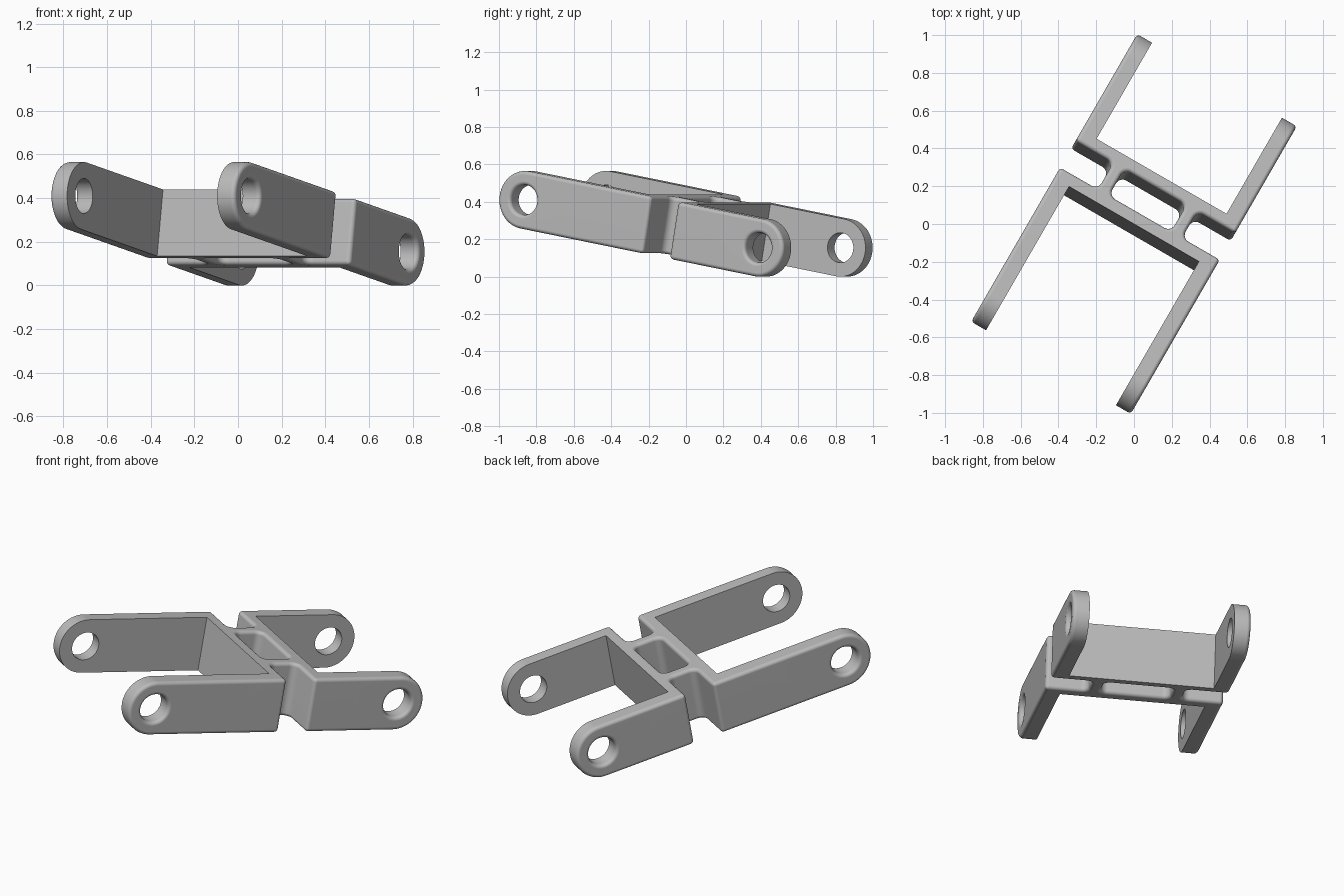
import bpy, bmesh
from math import radians, pi, cos, sin
from mathutils import Matrix

if "Cube" in bpy.data.objects:
    bpy.data.objects.remove(bpy.data.objects["Cube"], do_unlink=True)

W, R, L = 0.488, 0.155, 0.735          # half width, half height, half hole spacing
ARM = 0.397                            # inner face of the arms
FRONT_BAR, BACK_BAR = (-0.027, 0.04), (0.205, 0.269)
WEB = (0.19, 0.257)                    # connecting webs between the bars
FILLET = 0.02

steel = bpy.data.materials.new("plain grey")
steel.use_nodes = True
grey = (0.5, 0.5, 0.5, 1)
steel.diffuse_color = grey
steel.node_tree.nodes["Principled BSDF"].inputs["Base Color"].default_value = grey


def prism(name, outline, axis, lo, hi):
    """Extrude a closed 2D outline along x (outline in y, z) or z (outline in x, y)."""
    place = (lambda p: (lo, p[0], p[1])) if axis == "x" else (lambda p: (p[0], p[1], lo))
    step = (hi - lo, 0, 0) if axis == "x" else (0, 0, hi - lo)
    bm = bmesh.new()
    face = bm.faces.new([bm.verts.new(place(p)) for p in outline])
    new = bmesh.ops.extrude_face_region(bm, geom=[face])["geom"]
    bmesh.ops.translate(bm, vec=step, verts=[g for g in new if isinstance(g, bmesh.types.BMVert)])
    bmesh.ops.recalc_face_normals(bm, faces=bm.faces)
    mesh = bpy.data.meshes.new(name)
    bm.to_mesh(mesh)
    bm.free()
    ob = bpy.data.objects.new(name, mesh)
    bpy.context.collection.objects.link(ob)
    return ob


def rounded(x0, x1, y0, y1, r, n=8):
    """Rectangle outline with round corners."""
    corners = [(x1 - r, y1 - r), (x0 + r, y1 - r), (x0 + r, y0 + r), (x1 - r, y0 + r)]
    return [(cx + r * cos((k + i / n) * pi / 2), cy + r * sin((k + i / n) * pi / 2))
            for k, (cx, cy) in enumerate(corners) for i in range(n + 1)]


def arc(y, r, start, end, n):
    return [(y + r * cos(start + (end - start) * i / n), r * sin(start + (end - start) * i / n))
            for i in range(n + 1)]


# Solid block with round ends
body = prism("clevis_link", arc(L, R, -pi / 2, pi / 2, 32) + arc(-L, R, pi / 2, 1.5 * pi, 32),
             "x", -W, W)
body.data.materials.append(steel)
bpy.context.view_layer.objects.active = body
body.select_set(True)


def apply(kind, **settings):
    mod = body.modifiers.new(kind, kind)
    for key, value in settings.items():
        setattr(mod, key, value)
    bpy.ops.object.modifier_apply(modifier=mod.name)


def cut(cutter):
    cutter.hide_render = True
    apply("BOOLEAN", operation="DIFFERENCE", solver="EXACT", object=cutter)
    bpy.data.objects.remove(cutter, do_unlink=True)


# Pin holes, centre window and side notches
gap = (FRONT_BAR[1], BACK_BAR[0])
for side in (-1, 1):
    cut(prism("hole_cutter", arc(side * L, 0.08, 0, 2 * pi, 48)[:-1], "x", -1, 1))
    x0, x1 = sorted((side * WEB[1], side))
    cut(prism("notch_cutter", rounded(x0, x1, *gap, 0.04), "z", -1, 1))
cut(prism("window_cutter", rounded(-WEB[0], WEB[0], *gap, 0.04), "z", -1, 1))

# Round all outside edges, then cut the sharp fork channels
apply("BEVEL", width=FILLET, segments=4, limit_method="ANGLE", angle_limit=radians(40),
      use_clamp_overlap=False)
for y0, y1 in ((-2, FRONT_BAR[0]), (BACK_BAR[1], 2)):
    cut(prism("channel_cutter", [(-ARM, y0), (ARM, y0), (ARM, y1), (-ARM, y1)], "z", -1, 1))

# Turn and tilt into place
body.data.transform(Matrix.Translation((0, 0, 0.2825))
                    @ Matrix.Rotation(radians(-30), 4, "Z") @ Matrix.Rotation(radians(-10), 4, "X"))
bpy.ops.object.shade_smooth_by_angle(angle=radians(30))
apply("WEIGHTED_NORMAL", keep_sharp=True)
